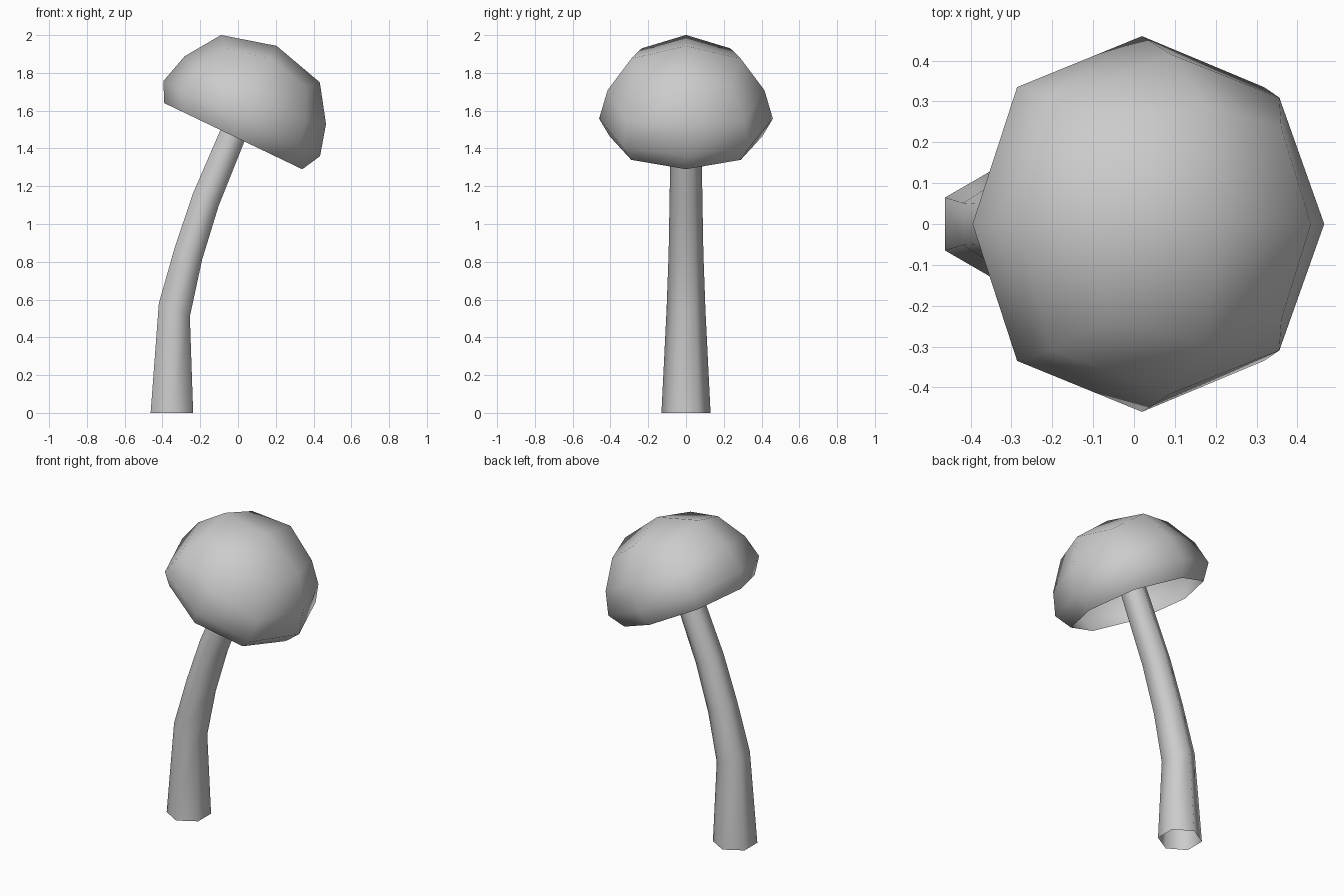
import bpy, bmesh
from math import sin, cos, pi, radians
from mathutils import Matrix, Vector

if "Cube" in bpy.data.objects:
    bpy.data.objects.remove(bpy.data.objects["Cube"], do_unlink=True)

TILT = radians(25.6)

grey = bpy.data.materials.new("plain grey")
grey.use_nodes = True
grey.diffuse_color = (0.6, 0.6, 0.6, 1)
grey.node_tree.nodes["Principled BSDF"].inputs["Base Color"].default_value = (0.6, 0.6, 0.6, 1)


def finish(bm, name):
    """Turn a bmesh into a smooth grey object."""
    mesh = bpy.data.meshes.new(name)
    bm.normal_update()
    bm.to_mesh(mesh)
    bm.free()
    for poly in mesh.polygons:
        poly.use_smooth = True
    mesh.materials.append(grey)
    obj = bpy.data.objects.new(name, mesh)
    bpy.context.collection.objects.link(obj)
    return obj


def bridge(bm, lower, upper):
    """Join two rings of equal count with outward quads."""
    n = len(lower)
    for k in range(n):
        j = (k + 1) % n
        bm.faces.new((lower[k], lower[j], upper[j], upper[k]))


# Stem: bent six-sided tube, open at the foot
# (centre x, centre z, radius, tilt)
STEM = [(-0.35, 0, 0.13, 0), (-0.337, 0.545, 0.103, 0.9 * TILT),
        (-0.262, 0.845, 0.092, TILT), (-0.17, 1.13, 0.087, TILT),
        (0.13, 1.85, 0.075, TILT)]
bm = bmesh.new()
rings = []
for x, z, r, tilt in STEM:
    turn = Matrix.Rotation(tilt, 3, 'Y')
    rings.append([bm.verts.new(Vector((x, 0, z)) + turn @ Vector(
        (r * cos(pi / 6 + k * pi / 3), r * sin(pi / 6 + k * pi / 3), 0))) for k in range(6)])
for lower, upper in zip(rings, rings[1:]):
    bridge(bm, lower, upper)
finish(bm, "stem")

# Cap: hollow rounded dome on a cube-like grid, leaning over
# (side radius, side height, corner radius, corner height)
CAP = [(0.405, 0, 0.41, 0), (0.46, 0.103, 0.474, 0.095),
       (0.415, 0.27, 0.438, 0.235), (0.29, 0.455, 0.332, 0.403)]
bm = bmesh.new()
rings = []
for side_r, side_h, corner_r, corner_h in CAP:
    ring = []
    for k in range(8):
        r, h = (corner_r, corner_h) if k % 2 else (side_r, side_h)
        ring.append(bm.verts.new((r * cos(k * pi / 4), r * sin(k * pi / 4), h)))
    rings.append(ring)
for lower, upper in zip(rings, rings[1:]):
    bridge(bm, lower, upper)
pole = bm.verts.new((0, 0, 0.53))
top = rings[-1]
for k in range(0, 8, 2):
    bm.faces.new((pole, top[k], top[k + 1], top[(k + 2) % 8]))
bm.transform(Matrix.Translation((-0.025, 0, 1.465)) @ Matrix.Rotation(TILT, 4, 'Y'))
finish(bm, "cap")
